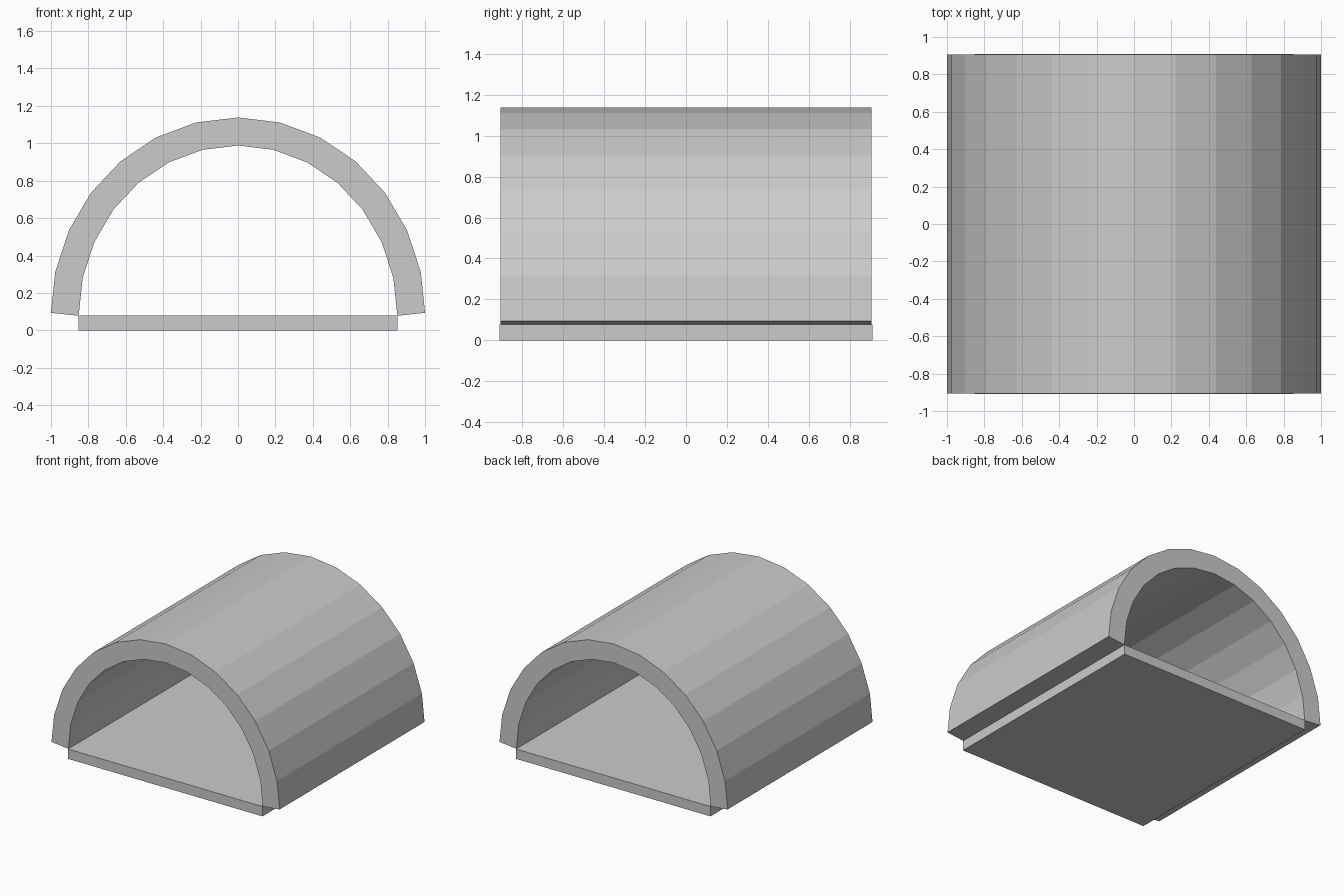
import bpy, bmesh
from math import sin, cos, pi

if "Cube" in bpy.data.objects:
    bpy.data.objects.remove(bpy.data.objects["Cube"])

HALF_X, RISE, BASE_Z = 0.852, 0.91, 0.078
WALL, SIDES = 0.149, 14


def add_object(name, bm):
    mesh = bpy.data.meshes.new(name)
    bm.to_mesh(mesh)
    bm.free()
    obj = bpy.data.objects.new(name, mesh)
    bpy.context.collection.objects.link(obj)
    return obj


# Floor slab
bm = bmesh.new()
bmesh.ops.create_cube(bm, size=1)
bmesh.ops.scale(bm, vec=(2 * HALF_X, 1.82, BASE_Z), verts=bm.verts)
bmesh.ops.translate(bm, vec=(0, 0, BASE_Z / 2), verts=bm.verts)
add_object("floor_slab", bm)

# Arched shell: inner half-ellipse sheet, thickened outwards
bm = bmesh.new()
rows = []
for i in range(SIDES + 1):
    a = pi * i / SIDES
    x, z = HALF_X * cos(a), BASE_Z + RISE * sin(a)
    rows.append([bm.verts.new((x, y, z)) for y in (-0.907, 0.907)])
for (f0, b0), (f1, b1) in zip(rows, rows[1:]):
    bm.faces.new((f0, b0, b1, f1))
shell = add_object("arched_shell", bm)
solid = shell.modifiers.new("wall_thickness", 'SOLIDIFY')
solid.thickness = WALL
solid.offset = 1
solid.use_even_offset = True
